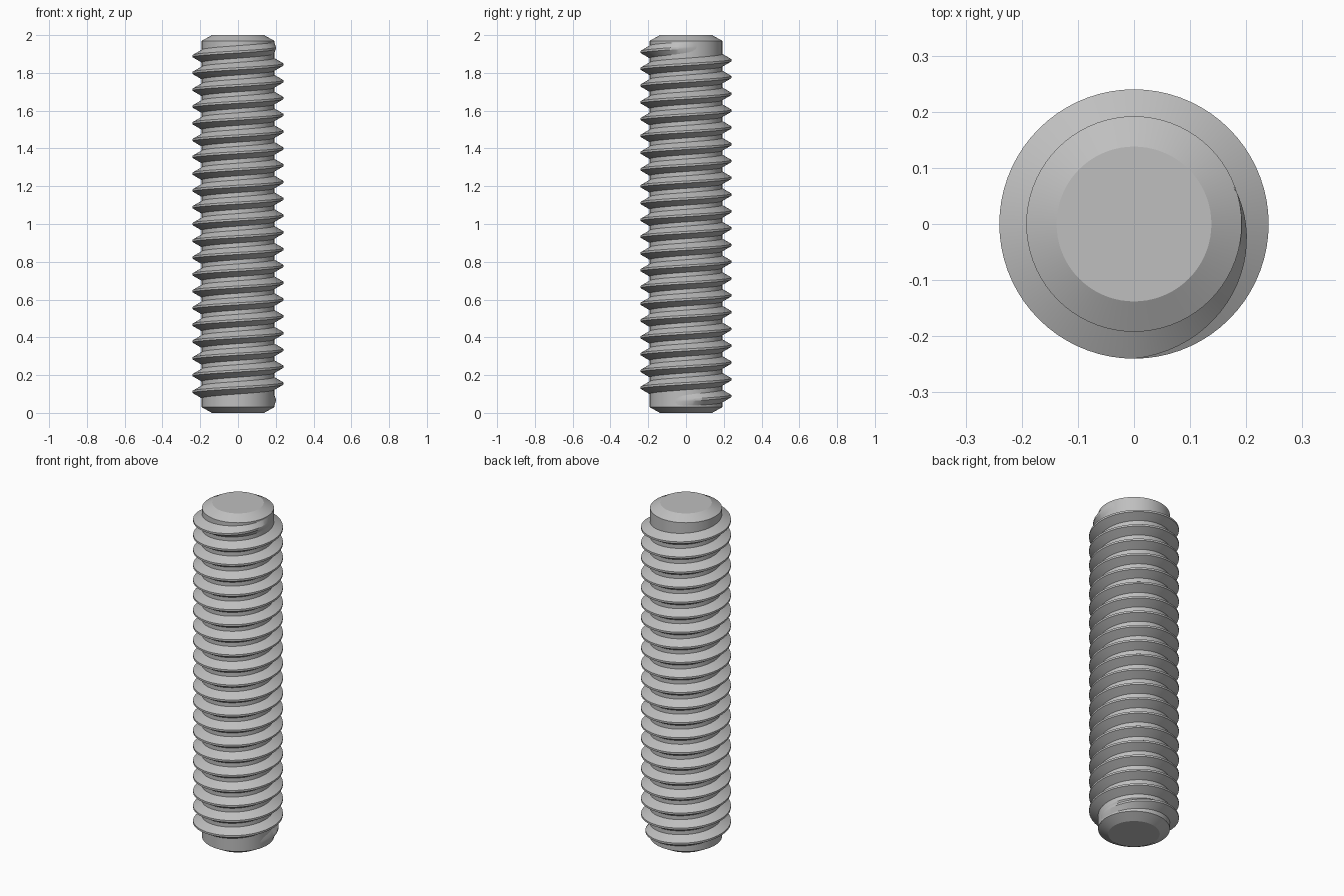
import bpy, bmesh, math

default = bpy.data.objects.get("Cube")
if default:
    bpy.data.objects.remove(default, do_unlink=True)

HEIGHT = 2.0
ROOT, CREST = 0.192, 0.24          # minor and major radius
PITCH = HEIGHT / 22.5
END_RADIUS, CHAMFER = 0.138, 0.03
STEPS = 72                         # segments per turn

steel = bpy.data.materials.new("steel grey")
steel.use_nodes = True
colour = (0.52, 0.52, 0.52, 1)
steel.diffuse_color = colour
steel.node_tree.nodes["Principled BSDF"].inputs["Base Color"].default_value = colour


def polar(radius, angle, z):
    return radius * math.cos(angle), radius * math.sin(angle), z


def finish(name, bm):
    bmesh.ops.recalc_face_normals(bm, faces=bm.faces)
    mesh = bpy.data.meshes.new(name)
    bm.to_mesh(mesh)
    bm.free()
    mesh.materials.append(steel)
    obj = bpy.data.objects.new(name, mesh)
    bpy.context.collection.objects.link(obj)
    bpy.ops.object.select_all(action="DESELECT")
    obj.select_set(True)
    bpy.context.view_layer.objects.active = obj
    bpy.ops.object.shade_smooth_by_angle(angle=math.radians(25))


def skin(bm, rings, closed_ring=True):
    """Join successive rings of vertices with quads and cap both ends."""
    n = len(rings[0])
    for a, b in zip(rings, rings[1:]):
        for i in range(n):
            j = (i + 1) % n
            bm.faces.new((a[i], a[j], b[j], b[i]))
    bm.faces.new(rings[0])
    bm.faces.new(rings[-1])


# Chamfered core
bm = bmesh.new()
outline = [(END_RADIUS, 0), (ROOT, CHAMFER), (ROOT, HEIGHT - CHAMFER), (END_RADIUS, HEIGHT)]
skin(bm, [[bm.verts.new(polar(r, math.tau * i / STEPS, z)) for i in range(STEPS)]
          for r, z in outline])
finish("core", bm)

# Right-handed helical thread, fading into the core at both ends
bm = bmesh.new()
start = math.radians(-20)
end = math.radians(20) + 21 * math.tau
fade = math.radians(110)
inner = ROOT - 0.002
flat = PITCH / 16
base = flat + (CREST - inner) * math.tan(math.radians(30))
count = round((end - start) / math.tau * STEPS)
rings = []
for k in range(count + 1):
    angle = start + (end - start) * k / count
    z = 0.75 * PITCH + PITCH * angle / math.tau
    height = min(1, (angle - start) / fade, (end - angle) / fade)
    tip = inner + 0.0005 + (CREST - inner - 0.0005) * height
    section = [(inner, -base), (tip, -flat), (tip, flat), (inner, base)]
    rings.append([bm.verts.new(polar(r, angle, z + dz)) for r, dz in section])
skin(bm, rings)
finish("thread", bm)
